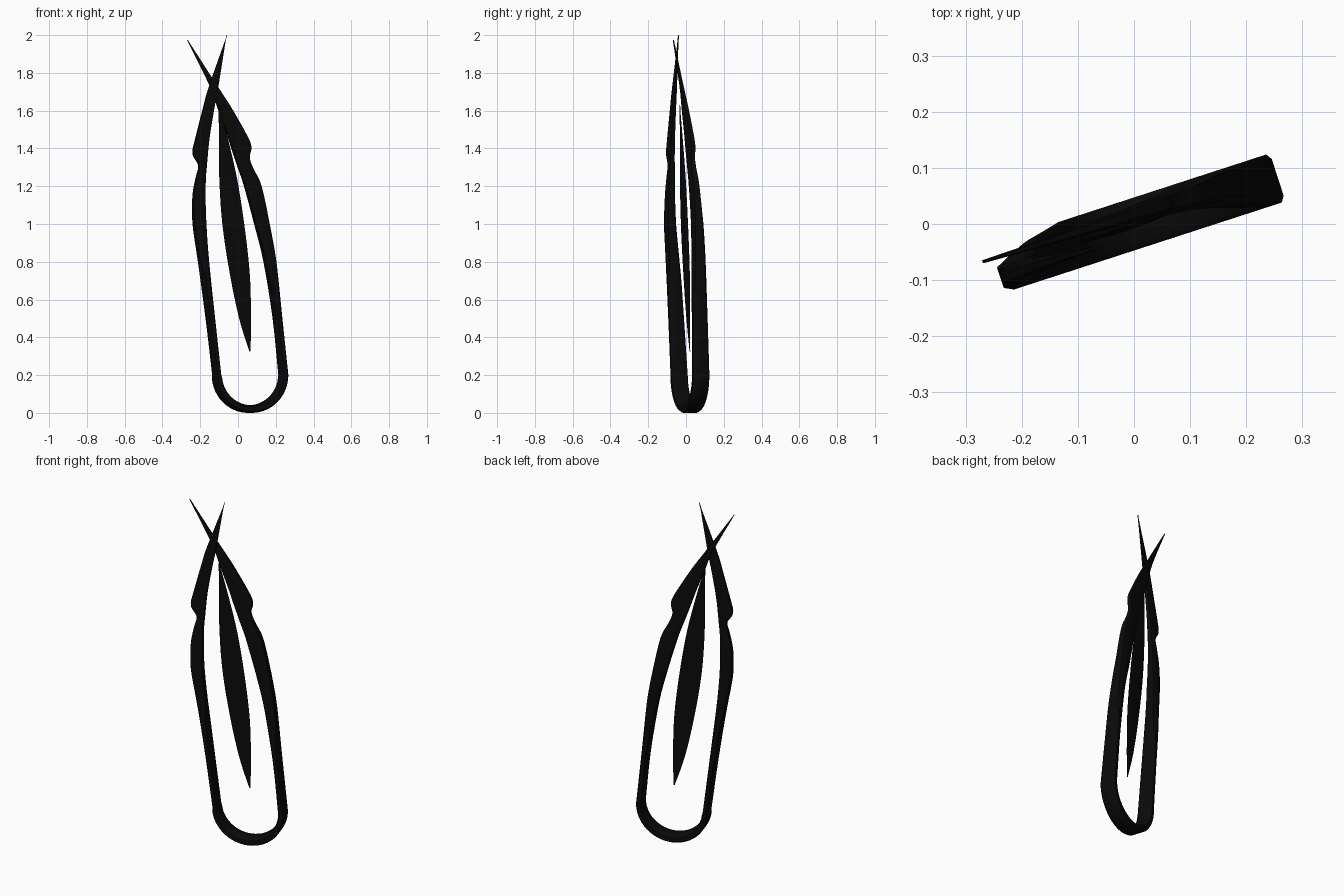
import bpy
import bmesh
import math
from mathutils import Matrix, Vector

cube = bpy.data.objects.get("Cube")
if cube:
    bpy.data.objects.remove(cube)

TURN = math.radians(18)
COS, SIN = math.cos(TURN), math.sin(TURN)
HALF_DEPTH = 0.045

black = bpy.data.materials.new("black")
black.use_nodes = True
colour = (0.003, 0.003, 0.003, 1)
black.diffuse_color = colour
black.node_tree.nodes["Principled BSDF"].inputs["Base Color"].default_value = colour


def interpolate(table, z):
    """Linear lookup of the values that belong to height z."""
    for low, high in zip(table, table[1:]):
        if z <= high[0]:
            t = max(0, (z - low[0]) / (high[0] - low[0]))
            return [a + (b - a) * t for a, b in zip(low[1:], high[1:])]
    return list(table[-1][1:])


def smooth_path(points, steps=4):
    """Catmull-Rom curve through the stations."""
    pts = [Vector(p) for p in points]
    result = []
    for i in range(len(pts) - 1):
        p1, p2 = pts[i], pts[i + 1]
        p0, p3 = pts[max(i - 1, 0)], pts[min(i + 2, len(pts) - 1)]
        for k in range(steps):
            t = k / steps
            result.append(0.5 * (2 * p1 + (p2 - p0) * t
                                 + (2 * p0 - 5 * p1 + 4 * p2 - p3) * t ** 2
                                 + (3 * p1 - p0 - 3 * p2 + p3) * t ** 3))
    return result + [pts[-1]]


def loft(name, rings):
    """Skin closed rings of points and cap both ends."""
    bm = bmesh.new()
    loops = [[bm.verts.new(p) for p in ring] for ring in rings]
    n = len(loops[0])
    for a, b in zip(loops, loops[1:]):
        for i in range(n):
            j = (i + 1) % n
            bm.faces.new((a[i], a[j], b[j], b[i]))
    bm.faces.new(loops[0])
    bm.faces.new(loops[-1])
    bmesh.ops.recalc_face_normals(bm, faces=bm.faces)
    bm.transform(Matrix.Rotation(TURN, 4, "Z"))
    mesh = bpy.data.meshes.new(name)
    bm.to_mesh(mesh)
    bm.free()
    mesh.materials.append(black)
    obj = bpy.data.objects.new(name, mesh)
    bpy.context.collection.objects.link(obj)
    bpy.ops.object.select_all(action="DESELECT")
    obj.select_set(True)
    bpy.context.view_layer.objects.active = obj
    bpy.ops.object.shade_smooth_by_angle(angle=math.radians(40))
    return obj


def rounded_section(outer, inner, near, far):
    """Chamfered rectangle between an outer and inner edge point."""
    cut_d = (far - near) * 0.12
    ring = []
    for t, v in ((0, near + cut_d), (0.2, near), (0.8, near), (1, near + cut_d),
                 (1, far - cut_d), (0.8, far), (0.2, far), (0, far - cut_d)):
        p = outer.lerp(inner, t)
        ring.append((p.x, v, p.y))
    return ring


# Depth range of an arm by height: side facing the other arm, outward side
depth = [(0.2, -0.045, 0.045), (0.7, -0.03, 0.045), (1.0, -0.01, 0.045),
         (1.3, 0, 0.033), (1.75, 0.011, 0.024), (2.0, 0.017, 0.022)]

# Arm stations: height, outer edge, inner edge
left_arm = [(0.2, 0.27, 0.21), (0.5, 0.238, 0.18), (0.8, 0.206, 0.132),
            (1.0, 0.17, 0.083), (1.2, 0.127, 0.03), (1.29, 0.085, 0),
            (1.35, 0.064, -0.02), (1.41, 0.073, -0.04), (1.48, 0.045, -0.062),
            (1.62, -0.037, -0.11), (1.73, -0.11, -0.148), (1.975, -0.267, -0.27)]
right_arm = [(0.2, -0.14, -0.085), (0.5, -0.175, -0.118), (0.8, -0.215, -0.15),
             (1.0, -0.243, -0.165), (1.15, -0.243, -0.17), (1.25, -0.225, -0.168),
             (1.31, -0.212, -0.163), (1.37, -0.243, -0.158), (1.45, -0.23, -0.15),
             (1.6, -0.19, -0.128), (1.73, -0.152, -0.105), (2.0, -0.058, -0.061)]


def arm_rings(stations, side):
    rings = []
    for z, out_x, in_x in smooth_path(stations):
        back, front = interpolate(depth, z)
        # allow for the depth of the turned section
        outer = Vector(((out_x + side * SIN * min(back, 0)) / COS, z))
        inner = Vector(((in_x + side * SIN * front) / COS, z))
        if z > 1.5:
            # above the notch the offset arm is thin: shift both edges alike
            mid = side * SIN * (back + front) / 2
            shifted = [Vector(((x + mid) / COS, z)) for x in (out_x, in_x)]
            blend = min(1, (z - 1.5) / 0.2)
            outer = outer.lerp(shifted[0], blend)
            inner = inner.lerp(shifted[1], blend)
        near, far = sorted((side * back, side * front))
        rings.append(rounded_section(outer, inner, near, far))
    return rings


# Round bend that joins the arms
bend_rings = []
STEPS = 28
for i in range(1, STEPS):
    a = math.pi * (1 + i / STEPS)
    c, s = math.cos(a), math.sin(a)
    outer = Vector((0.067 + 0.202 * c, 0.2 + 0.2 * s))
    inner = Vector((0.067 + 0.167 * c, 0.2 + 0.16 * s))
    bend_rings.append(rounded_section(outer, inner, -HALF_DEPTH, HALF_DEPTH))

loft("looped_band", arm_rings(right_arm, -1)[::-1] + bend_rings + arm_rings(left_arm, 1))

# Slim leaf blade between the arms: height, right edge, left edge
leaf = [(0.325, 0.06, 0.066), (0.5, 0.006, 0.069), (0.74, -0.044, 0.062),
        (1.0, -0.083, 0.033), (1.24, -0.099, -0.005), (1.45, -0.101, -0.053),
        (1.63, -0.103, -0.1)]
leaf_rings = []
for z, x0, x1 in smooth_path(leaf, 5):
    thick = 0.002 + 0.05 * (x1 - x0)
    mid = (x0 + x1) / 2
    leaf_rings.append([(x0 / COS, 0, z), (mid / COS, -thick, z),
                       (x1 / COS, 0, z), (mid / COS, thick, z)])
loft("leaf_blade", leaf_rings)
